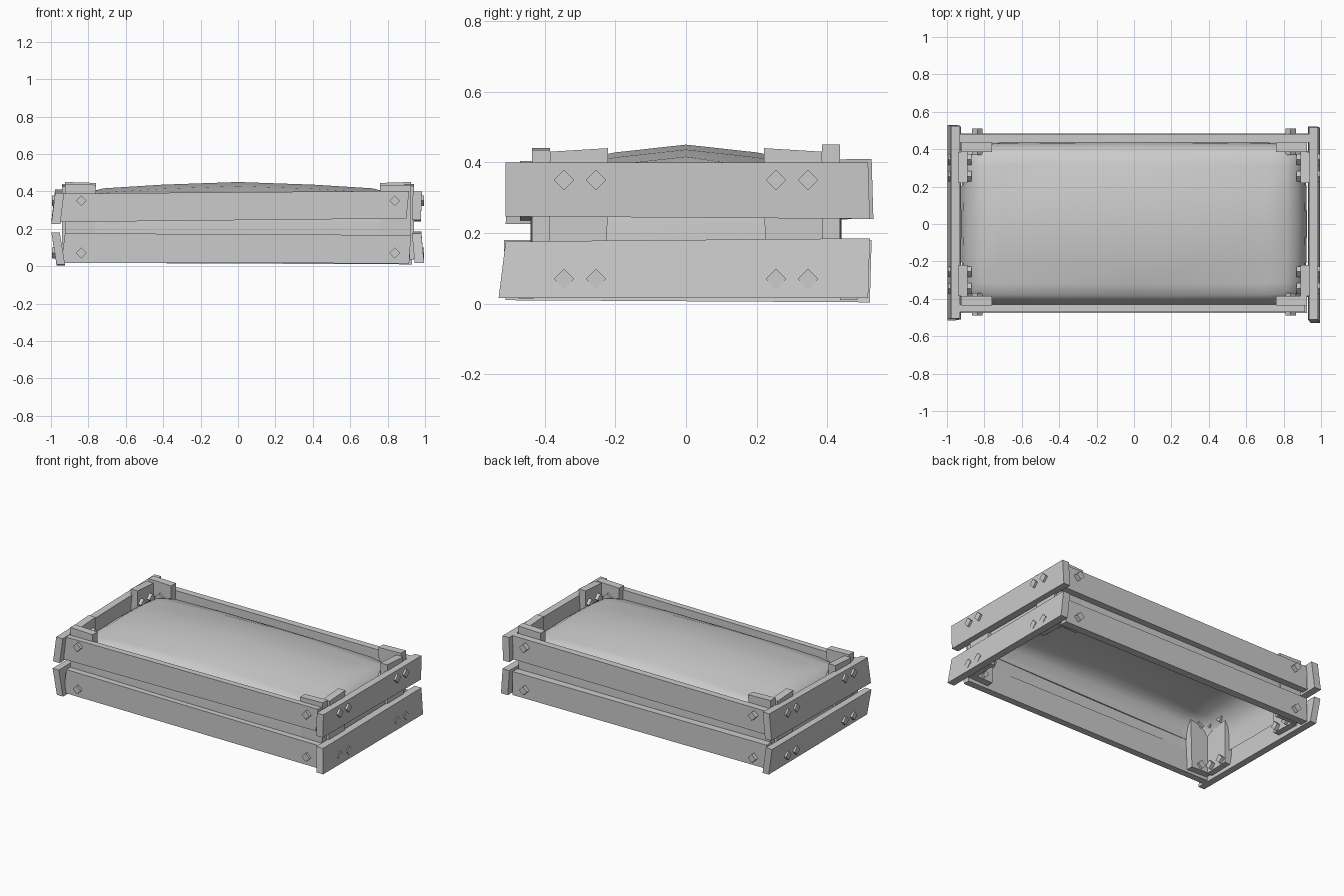
import bpy, bmesh, math
from mathutils import Vector, Matrix

if "Cube" in bpy.data.objects:
    bpy.data.objects.remove(bpy.data.objects["Cube"])


def mesh_object(name, verts, faces):
    me = bpy.data.meshes.new(name)
    me.from_pydata(verts, [], faces)
    bm = bmesh.new()
    bm.from_mesh(me)
    bmesh.ops.recalc_face_normals(bm, faces=bm.faces)
    bm.to_mesh(me)
    bm.free()
    ob = bpy.data.objects.new(name, me)
    bpy.context.collection.objects.link(ob)
    return ob


def plank(name, axis, outline, inner, outer, lean=0.0):
    """Quad outline (u, z), extruded across the board; lean shifts its top edge."""
    verts = []
    for n in (inner, outer):
        for i, (u, z) in enumerate(outline):
            d = n + (lean if i > 1 else 0)
            verts.append((u, d, z) if axis == 'x' else (d, u, z))
    faces = [(0, 1, 2, 3), (4, 5, 6, 7)]
    faces += [(i, (i + 1) % 4, (i + 1) % 4 + 4, i + 4) for i in range(4)]
    return mesh_object(name, verts, faces)


def bolt(name, axis, u, z, a, b):
    """Square bolt turned on its corner, through the board and the post."""
    r = 0.029
    pts = [(u, z - r), (u + r, z), (u, z + r), (u - r, z)]
    return plank(name, axis, pts, a, b)


# Long boards, front and back
plank("front_board_lower", 'x', [(-.945, .018), (.915, .015), (.925, .166), (-.925, .176)], -.43, -.475)
plank("front_board_upper", 'x', [(-.95, .236), (.90, .255), (.915, .403), (-.93, .388)], -.43, -.47)
plank("back_board_lower", 'x', [(-.93, .018), (.93, .01), (.93, .165), (-.93, .175)], .435, .485)
plank("back_board_upper", 'x', [(-.935, .24), (.93, .245), (.935, .40), (-.93, .395)], .435, .48)

# Short boards at the ends
plank("right_board_lower", 'y', [(-.53, .016), (.515, .016), (.52, .185), (-.51, .176)], .945, .995, -.015)
plank("right_board_upper", 'y', [(-.51, .247), (.52, .24), (.515, .40), (-.51, .40)], .93, .978, .005)
plank("left_board_lower", 'y', [(-.51, .01), (.52, .004), (.525, .18), (-.515, .18)], -.925, -.97, -.028)
plank("left_board_upper", 'y', [(-.51, .225), (.53, .24), (.525, .41), (-.505, .39)], -.95, -.998, .02)

# Corner posts: one against the long board, one against the end board
tops = {(-1, -1): (.44, .435), (1, -1): (.435, .44), (-1, 1): (.45, .44), (1, 1): (.45, .44)}
for (sx, sy), (t1, t2) in tops.items():
    tag = ("left" if sx < 0 else "right") + ("_front" if sy < 0 else "_back")
    plank("long_side_post_" + tag, 'x',
          [(sx * .92, .04), (sx * .77, .035), (sx * .76, t1 - .005), (sx * .925, t1)],
          sy * .385, sy * .435)
    plank("end_post_" + tag, 'y',
          [(sy * .39, .035), (sy * .225, .04), (sy * .22, t2), (sy * .385, t2 - .01)],
          sx * .89, sx * .94)

    # Bolts
    for z in (.07, .35):
        bolt("long_side_bolt_" + tag, 'x', sx * .838, z, sy * .37, sy * (.49 if sy < 0 else .51))
        for y in (.255, .345):
            bolt("end_bolt_" + tag, 'y', sy * y, z, sx * .868, sx * .995)

# Soil mound: shallow dome with rounded shoulders and a skirt, open below
x_prof = [(0, 0), (.40, .014), (.72, .034), (.82, .06), (.88, .10), (.915, .16), (.925, .22)]
y_prof = [(0, 0), (.20, .022), (.32, .045), (.38, .07), (.415, .11), (.435, .17), (.44, .22)]


def mirrored(prof):
    return [(-p, d) for p, d in prof[:0:-1]] + prof


xs, ys = mirrored(x_prof), mirrored(y_prof)
nx, ny = len(xs), len(ys)
verts = []
for x, dx in xs:
    for y, dy in ys:
        # pull the plan corners in slightly so the mound is rounded
        k = min(dx, dy) / .22
        drop = math.hypot(dx, dy) if max(dx, dy) > .05 else dx + dy
        z = .45 - min(drop, .26)
        verts.append((x * (1 - .04 * k), y * (1 - .08 * k), z))
faces = [(i * ny + j, (i + 1) * ny + j, (i + 1) * ny + j + 1, i * ny + j + 1)
         for i in range(nx - 1) for j in range(ny - 1)]
rim = ([i * ny for i in range(nx)] + [(nx - 1) * ny + j for j in range(1, ny)]
       + [i * ny + ny - 1 for i in range(nx - 2, -1, -1)] + list(range(ny - 2, 0, -1)))
base = len(verts)
verts += [(verts[r][0], verts[r][1], .13) for r in rim]
n = len(rim)
faces += [(rim[i], rim[(i + 1) % n], base + (i + 1) % n, base + i) for i in range(n)]
soil = mesh_object("soil_mound", verts, faces)
for p in soil.data.polygons:
    p.use_smooth = True
if soil.data.polygons[len(soil.data.polygons) // 4].normal.z < 0:
    soil.data.flip_normals()
